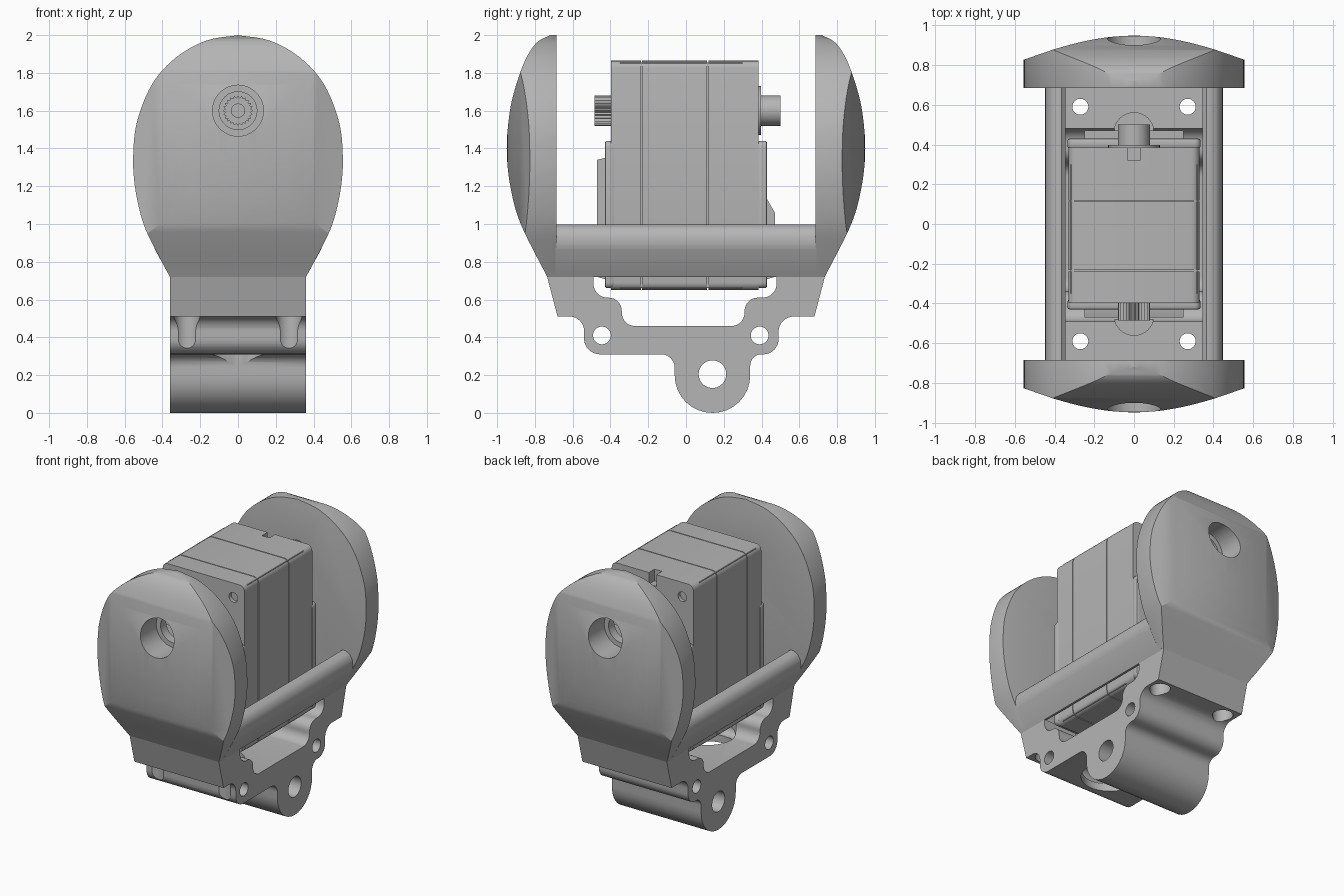
import bpy, bmesh
from math import sin, cos, pi
from mathutils import Vector

if "Cube" in bpy.data.objects:
    bpy.data.objects.remove(bpy.data.objects["Cube"], do_unlink=True)

grey = bpy.data.materials.new("plain grey")
grey.use_nodes = True
grey.diffuse_color = (0.46, 0.46, 0.46, 1)
grey.node_tree.nodes["Principled BSDF"].inputs["Base Color"].default_value = grey.diffuse_color


def prism(name, pts, axis, lo, hi):
    """Extrude a 2D outline along an axis; x uses (y, z), y uses (x, z), z uses (x, y)."""
    place = {"x": lambda a, b, t: (t, a, b), "y": lambda a, b, t: (a, t, b),
             "z": lambda a, b, t: (a, b, t)}[axis]
    bm = bmesh.new()
    face = bm.faces.new([bm.verts.new(place(a, b, lo)) for a, b in pts])
    new = bmesh.ops.extrude_face_region(bm, geom=[face])["geom"]
    shift = Vector(place(0, 0, hi - lo))
    bmesh.ops.translate(bm, vec=shift, verts=[v for v in new if isinstance(v, bmesh.types.BMVert)])
    bmesh.ops.recalc_face_normals(bm, faces=bm.faces)
    mesh = bpy.data.meshes.new(name)
    bm.to_mesh(mesh)
    bm.free()
    mesh.materials.append(grey)
    obj = bpy.data.objects.new(name, mesh)
    bpy.context.collection.objects.link(obj)
    return obj


def circle(a, b, r, n=40):
    return [(a + r * cos(2 * pi * i / n), b + r * sin(2 * pi * i / n)) for i in range(n)]


def rod(name, a, b, r, axis, lo, hi):
    return prism(name, circle(a, b, r), axis, lo, hi)


def rect(a0, a1, b0, b1):
    return [(a0, b0), (a1, b0), (a1, b1), (a0, b1)]


def fillet(pts, steps=8):
    """Round the corners of an outline given as (a, b, radius), right angles assumed."""
    out = []
    for i, (a, b, r) in enumerate(pts):
        p = Vector((a, b))
        if r == 0:
            out.append((a, b))
            continue
        u = (Vector(pts[i - 1][:2]) - p).normalized() * r
        v = (Vector(pts[(i + 1) % len(pts)][:2]) - p).normalized() * r
        for k in range(steps + 1):
            t = k / steps * pi / 2
            out.append(tuple(p + u * (1 - sin(t)) + v * (1 - cos(t))))
    return out


def spline(pts, steps=6):
    """Smooth open curve through the points."""
    q = [Vector(p) for p in pts]
    q = [2 * q[0] - q[1]] + q + [2 * q[-1] - q[-2]]
    out = []
    for a, b, c, d in zip(q, q[1:], q[2:], q[3:]):
        for k in range(steps):
            t = k / steps
            out.append(tuple(0.5 * (2 * b + (c - a) * t + (2 * a - 5 * b + 4 * c - d) * t * t
                                    + (3 * b - a - 3 * c + d) * t ** 3)))
    return out + [tuple(q[-2])]


def bake(obj):
    """Turn the modifiers into plain mesh."""
    deps = bpy.context.evaluated_depsgraph_get()
    mesh = bpy.data.meshes.new_from_object(obj.evaluated_get(deps))
    obj.modifiers.clear()
    obj.data = mesh


def combine(obj, others, operation="DIFFERENCE"):
    for other in others:
        mod = obj.modifiers.new("cut", "BOOLEAN")
        mod.object, mod.operation, mod.solver = other, operation, "EXACT"
    bake(obj)
    for other in others:
        bpy.data.objects.remove(other, do_unlink=True)


def bevel(obj, width, segments=3, keep=None):
    """Round the edges chosen by the rule."""
    bm = bmesh.new()
    bm.from_mesh(obj.data)
    edges = [e for e in bm.edges if e.calc_face_angle(0) > 0.6 and (keep is None or keep(e))]
    bmesh.ops.bevel(bm, geom=edges, offset=width, segments=segments, profile=0.5,
                    affect="EDGES", clamp_overlap=True)
    bm.to_mesh(obj.data)
    bm.free()


# Domed end plates: egg outline trimmed by two crossing curved sheets
half = spline([(0.36, 0.72), (0.43, 0.85), (0.5, 1.0), (0.543, 1.18), (0.555, 1.35), (0.535, 1.54),
               (0.455, 1.74), (0.33, 1.88), (0.17, 1.97), (0, 2.0)])
egg = half + [(-x, z) for x, z in reversed(half[:-1])]
rise = spline([(0.735, 0.72), (0.875, 1.0), (0.93, 1.2), (0.949, 1.4), (0.932, 1.6), (0.895, 1.75),
               (0.845, 1.88), (0.79, 1.96), (0.72, 2.0)])
bow = spline([(0, 0.949), (0.13, 0.94), (0.27, 0.915), (0.4, 0.88)]) + [(0.56, 0.825)]
for name, s in (("front_plate", -1), ("back_plate", 1)):
    lo, hi = sorted((0.685 * s, 1.1 * s))
    plate = prism(name, egg, "y", lo, hi)
    bevel(plate, 0.025, 3, lambda e: all(abs(v.co.y) < 0.7 and v.co.z > 0.73 for v in e.verts))
    dome = prism("dome", [(s * y, z) for y, z in rise] + [(0, 2.1), (0, 0.7)], "x", -0.8, 0.8)
    sheet = [(x, s * y) for x, y in bow]
    sheet = [(-x, y) for x, y in reversed(sheet[1:])] + sheet + [(0.56, 0), (-0.56, 0)]
    combine(plate, [dome, prism("sheet", sheet, "z", 0.5, 2.2)], "INTERSECT")
    lo, hi = sorted((0.75 * s, 1.2 * s))
    combine(plate, [rod("bore", 0, 1.6, 0.1, "y", -2, 2),
                    rod("counterbore", 0, 1.6, 0.135, "y", lo, hi)])

# Side rails with a rounded top and a sloping underside
for name, s in (("left_rail", 1), ("right_rail", -1)):
    rail = [(0.345, 0.72), (0.36, 0.72)] + spline([(0.44, 0.865), (0.447, 0.9), (0.442, 0.945),
            (0.42, 0.98), (0.385, 0.998)], 4) + [(0.365, 0.998), (0.345, 0.98)]
    prism(name, [(s * x, z) for x, z in rail], "y", -0.69, 0.69)

# Mounting bracket under the rails
bracket = prism("mounting_bracket", fillet([
    (-0.735, 0.72, 0), (-0.68, 0.51, 0), (-0.54, 0.51, 0.075), (-0.54, 0.31, 0.085),
    (-0.06, 0.31, 0.07), (-0.06, 0, 0.199), (0.34, 0, 0.199), (0.34, 0.31, 0.06),
    (0.49, 0.31, 0.08), (0.49, 0.51, 0.08), (0.68, 0.51, 0), (0.735, 0.72, 0),
    (0.48, 0.72, 0), (0.48, 0.61, 0.075), (0.31, 0.61, 0.07), (0.31, 0.46, 0.07),
    (-0.34, 0.46, 0.07), (-0.34, 0.61, 0.07), (-0.49, 0.61, 0.075), (-0.49, 0.72, 0)]),
    "x", -0.36, 0.36)
cuts = [rod("pin_hole", y, z, r, "x", -1, 1)
        for y, z, r in ((-0.445, 0.41, 0.047), (0.39, 0.41, 0.047), (0.14, 0.205, 0.073))]
cuts.append(rod("bar_hole", 0, -0.25, 0.19, "z", 0.1, 0.55))
for y in (-0.59, 0.59):
    cuts.append(rod("shaft_clearance", 0, y * 0.78, 0.1, "z", 0.65, 0.9))
    for x in (-0.27, 0.27):
        cuts.append(rod("screw_hole", x, y, 0.04, "z", 0.1, 0.9))
        cuts.append(rod("screw_pocket", x, y, 0.068, "z", 0.1, 0.6))
combine(bracket, cuts)

# Motor casing in three slices with thin seams between them
gap = 0.003
for name, y0, y1 in (("motor_front_case", -0.4, -0.235), ("motor_middle_case", -0.235, 0.115),
                     ("motor_back_case", 0.115, 0.388)):
    corners = [(-0.33, 0.65, 0.04), (0.33, 0.65, 0.04), (0.33, 1.865, 0.04), (-0.33, 1.865, 0.04)]
    case = prism(name, fillet(corners, 4), "y", y0 + gap, y1 - gap)
    if "back" in name:
        combine(case, [prism("notch", rect(-0.03, 0.03, 0.32, 0.5), "z", 1.78, 2)])
    if "middle" not in name:
        lo, hi = (-0.5, -0.37) if y0 < 0 and y1 < 0 else (0.36, 0.5)
        combine(case, [rod("screw_recess", x, 1.76, 0.035, "y", lo, hi) for x in (-0.24, 0.24)])
prism("motor_core", rect(-0.32, 0.32, 0.66, 1.855), "y", -0.35, 0.3)

# Stepped lower covers on both ends of the motor
cover = fillet([(-0.335, 0.66, 0.03), (0.335, 0.66, 0.03), (0.335, 1.44, 0.03), (-0.335, 1.44, 0.03)], 4)
for name, s, top in (("front_cover", -1, 1.35), ("back_cover", 1, 1.13)):
    lo, hi = sorted((0.38 * s, 0.43 * s))
    bevel(prism(name, cover, "y", lo, hi), 0.012, 2)
    tip = 0.47 * s
    outline = [(0.4 * s, 0.7), (tip, 0.72), (tip, top - 0.07 if s > 0 else top - 0.01),
               (0.43 * s, top), (0.4 * s, top)]
    prism(name + "_step", outline, "x", -0.25, 0.25)

# Output spline, rear shaft and their collars
teeth = [(r * cos(a), 1.6 + r * sin(a)) for i in range(48)
         for r, a in [((0.08, 0.068)[i % 2], i * pi / 24)]]
spline_shaft = prism("output_spline", teeth, "y", -0.485, -0.39)
combine(spline_shaft, [rod("shaft_bore", 0, 1.6, 0.035, "y", -0.6, -0.42)])
rod("rear_shaft", 0, 1.6, 0.08, "y", 0.37, 0.5)
rod("rear_collar", 0, 1.6, 0.13, "y", 0.37, 0.397)

# Smooth curved faces, keep sharp edges
for obj in bpy.context.scene.objects:
    if obj.type == "MESH":
        bpy.ops.object.select_all(action="DESELECT")
        obj.select_set(True)
        bpy.context.view_layer.objects.active = obj
        bpy.ops.object.shade_smooth_by_angle(angle=0.5)
